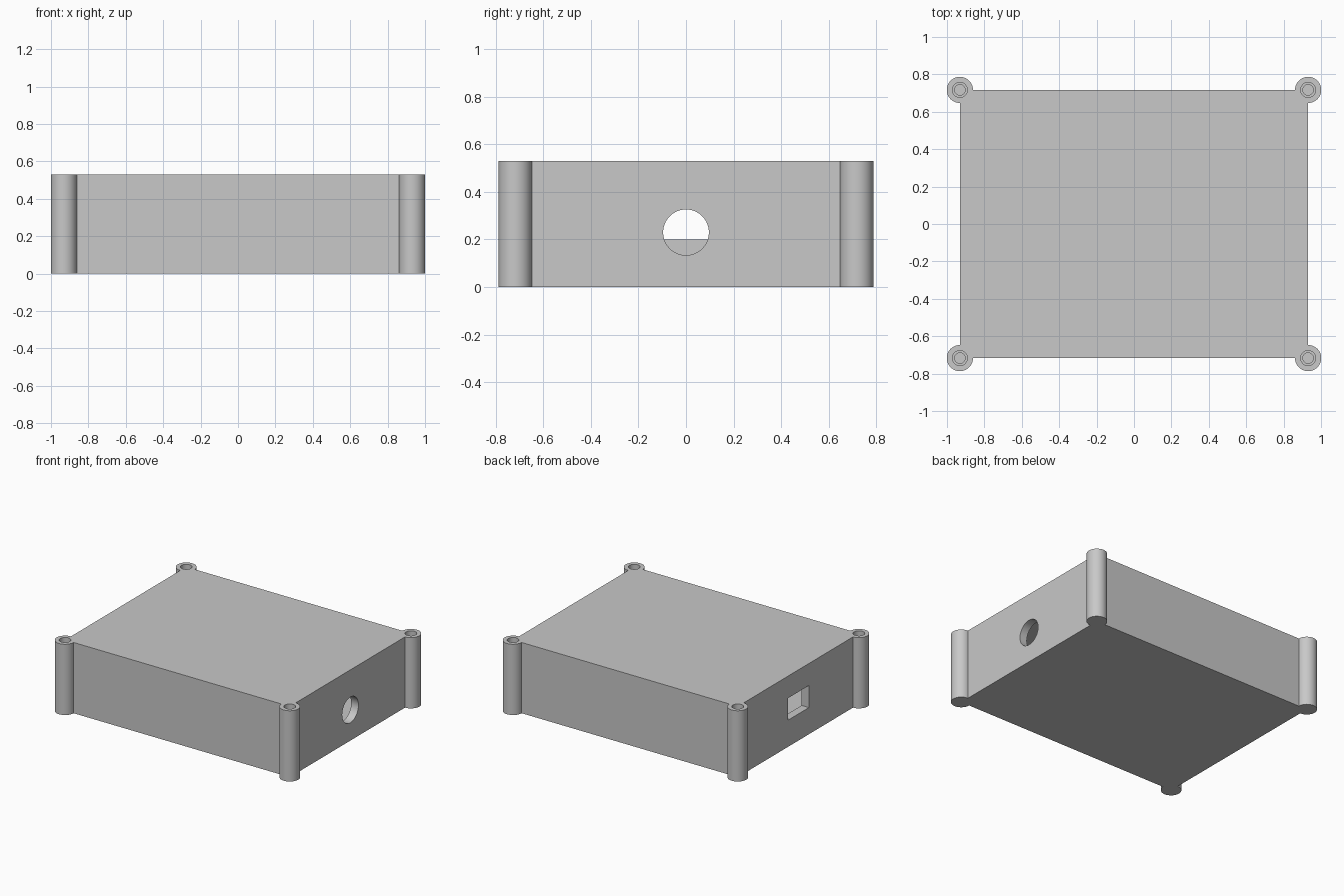
import bpy
import math

if "Cube" in bpy.data.objects:
    bpy.data.objects.remove(bpy.data.objects["Cube"])

HX, HY, H = 0.931, 0.717, 0.53   # enclosure half sizes and height
WALL, POST_R = 0.06, 0.07

grey = bpy.data.materials.new("plain grey")
grey.diffuse_color = (0.58, 0.58, 0.58, 1)
grey.use_nodes = True
grey.node_tree.nodes["Principled BSDF"].inputs["Base Color"].default_value = grey.diffuse_color


def box(name, lo, hi):
    centre = [(a + b) / 2 for a, b in zip(lo, hi)]
    bpy.ops.mesh.primitive_cube_add(size=1, location=centre)
    ob = bpy.context.object
    ob.name = name
    ob.scale = [b - a for a, b in zip(lo, hi)]
    bpy.ops.object.transform_apply(location=True, rotation=True, scale=True)
    return ob


def cylinder(name, radius, depth, centre, rot=(0, 0, 0)):
    bpy.ops.mesh.primitive_cylinder_add(vertices=64, radius=radius, depth=depth,
                                        location=centre, rotation=rot)
    ob = bpy.context.object
    ob.name = name
    bpy.ops.object.transform_apply(location=True, rotation=True, scale=True)
    return ob


def combine(target, tool, operation):
    mod = target.modifiers.new(operation, 'BOOLEAN')
    mod.operation = operation
    mod.solver = 'EXACT'
    mod.object = tool
    bpy.context.view_layer.objects.active = target
    bpy.ops.object.modifier_apply(modifier=mod.name)
    bpy.data.objects.remove(tool)


# Closed box body
case = box("enclosure", (-HX, -HY, 0), (HX, HY, H))
corners = [(sx * HX, sy * HY) for sx in (-1, 1) for sy in (-1, 1)]

# Round corner posts, flush with the top and bottom
for x, y in corners:
    combine(case, cylinder("corner_post", POST_R, H, (x, y, H / 2)), 'UNION')

# Hollow interior
combine(case, box("cavity", (-HX + WALL, -HY + WALL, WALL),
                  (HX - WALL, HY - WALL, H - WALL)), 'DIFFERENCE')

# Round cable hole on the right, rectangular socket opening on the left
combine(case, cylinder("cable_hole", 0.096, 0.3, (HX, 0, 0.23),
                       (0, math.pi / 2, 0)), 'DIFFERENCE')
combine(case, box("socket_opening", (-HX - 0.1, -0.124, 0.2),
                  (-HX + 0.15, 0.124, 0.365)), 'DIFFERENCE')

# Stepped blind screw holes in the post tops
for x, y in corners:
    combine(case, cylinder("screw_head_recess", 0.04, 0.12, (x, y, H)), 'DIFFERENCE')
    combine(case, cylinder("screw_hole", 0.028, 0.4, (x, y, H - 0.2)), 'DIFFERENCE')

# Grey finish with smooth round surfaces and crisp edges
case.data.materials.clear()
case.data.materials.append(grey)
for poly in case.data.polygons:
    poly.material_index = 0
bpy.ops.object.select_all(action='DESELECT')
case.select_set(True)
bpy.context.view_layer.objects.active = case
bpy.ops.object.shade_smooth_by_angle(angle=math.radians(30))
